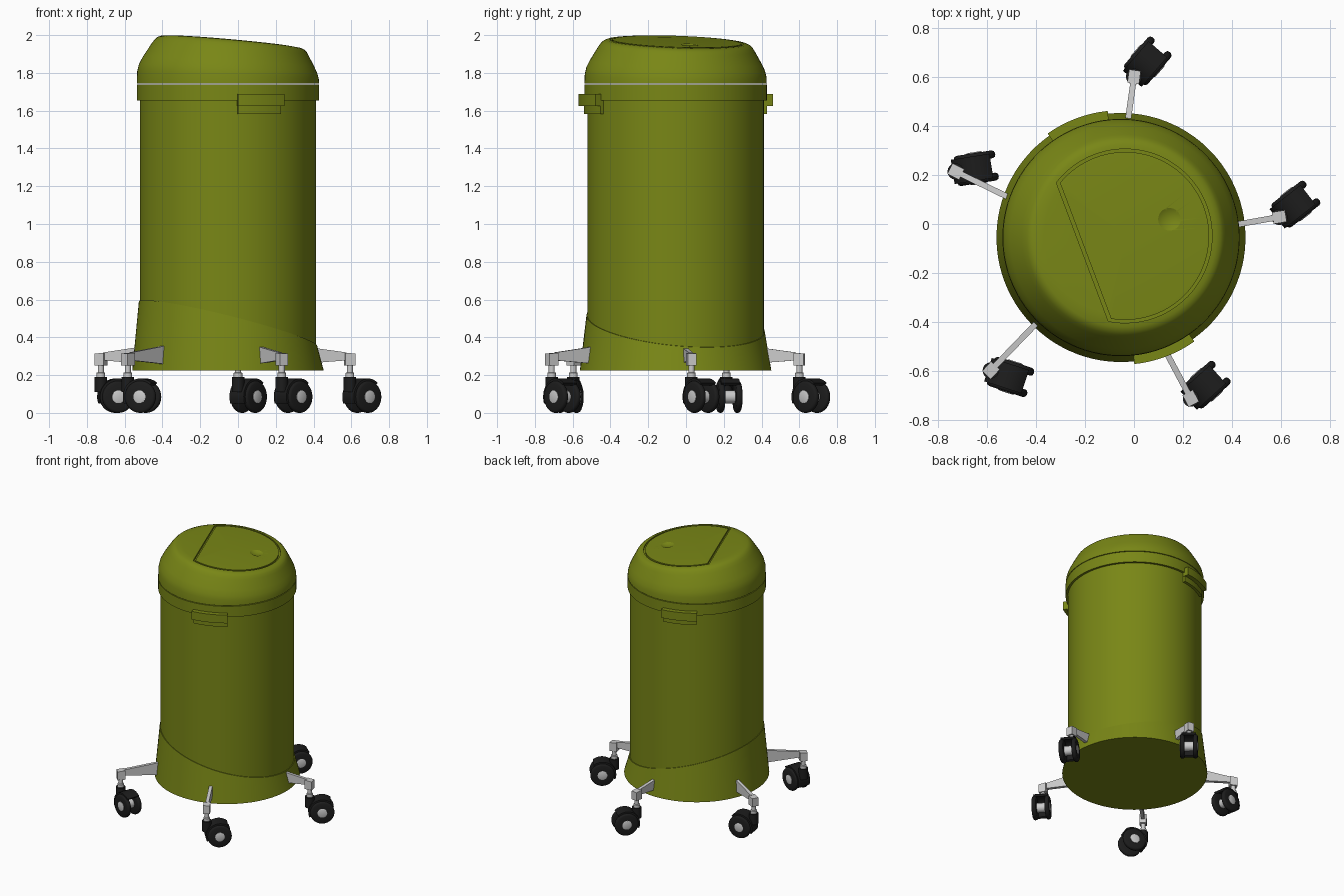
import bpy, bmesh
from math import sin, cos, pi, radians, acos
from mathutils import Matrix

if "Cube" in bpy.data.objects:
    bpy.data.objects.remove(bpy.data.objects["Cube"])

N = 96


def material(name, rgb):
    m = bpy.data.materials.new(name)
    m.diffuse_color = (*rgb, 1)
    m.use_nodes = True
    m.node_tree.nodes["Principled BSDF"].inputs["Base Color"].default_value = m.diffuse_color
    return m


GREEN = material("green_paint", (0.19, 0.24, 0.008))
BLACK = material("black_rubber", (0.012, 0.012, 0.012))
BODY = Matrix.Translation((-0.053, -0.055, 0)) @ Matrix.Rotation(radians(20.6), 4, 'Z')


def loft(name, rings, mat=None, frame=Matrix(), wrap=False, apex=None):
    """Skin a list of equal-sized point loops; cap the ends unless wrapped."""
    bm = bmesh.new()
    loops = [[bm.verts.new(p) for p in r] for r in rings]
    pairs = list(zip(loops, loops[1:])) + ([(loops[-1], loops[0])] if wrap else [])
    n = len(loops[0])
    for a, b in pairs:
        for i in range(n):
            j = (i + 1) % n
            bm.faces.new((a[i], a[j], b[j], b[i]))
    if not wrap:
        bm.faces.new(loops[0])
        if apex:
            tip = bm.verts.new(apex)
            for i in range(n):
                bm.faces.new((loops[-1][i], loops[-1][(i + 1) % n], tip))
        else:
            bm.faces.new(loops[-1])
    bmesh.ops.recalc_face_normals(bm, faces=bm.faces)
    me = bpy.data.meshes.new(name)
    bm.to_mesh(me)
    bm.free()
    ob = bpy.data.objects.new(name, me)
    bpy.context.collection.objects.link(ob)
    ob.matrix_world = frame
    if mat:
        me.materials.append(mat)
    return ob


def smooth(ob, angle=30):
    bpy.ops.object.select_all(action='DESELECT')
    ob.select_set(True)
    bpy.context.view_layer.objects.active = ob
    bpy.ops.object.shade_smooth_by_angle(angle=radians(angle))


def ring(r, z, tilt=0, dx=0, n=N):
    """Circle whose height drops by tilt towards local +x."""
    return [(dx + r * cos(t), r * sin(t), z - tilt * cos(t))
            for t in (2 * pi * i / n for i in range(n))]


def wheel_ring(r, y, cx, cz, n=40):
    return [(cx + r * cos(2 * pi * i / n), y, cz + r * sin(2 * pi * i / n)) for i in range(n)]


def sector(r0, r1, z0, z1, a0, a1, n=16):
    """Rectangular sections swept around z."""
    return [[(r * cos(a), r * sin(a), z) for r, z in ((r0, z0), (r1, z0), (r1, z1), (r0, z1))]
            for a in (radians(a0 + (a1 - a0) * i / n) for i in range(n + 1))]


def rect(x, w, z0, z1):
    return [(x, -w, z0), (x, w, z0), (x, w, z1), (x, -w, z1)]


# Flared skirt with slanted top edge, shell and rim
smooth(loft("base_skirt", [ring(0.507, 0.225), ring(0.472, 0.472, 0.125)], GREEN, BODY))
smooth(loft("body_shell", [ring(0.467, 0.3), ring(0.467, 1.66)], GREEN, BODY))
smooth(loft("rim_band", [ring(0.483, 1.655), ring(0.483, 1.738)], GREEN, BODY))

# Slanted lid
SLOPE = 0.095
lid = loft("lid", [ring(0.483, 1.743), ring(0.481, 1.787, 0.022), ring(0.473, 1.82, 0.027, 0.001),
                   ring(0.455, 1.857, 0.030, 0.004), ring(0.415, 1.925, 0.034, 0.012),
                   ring(0.402, 1.944, 0.035, 0.015), ring(0.389, 1.956, 0.036, 0.017),
                   ring(0.372, 1.963, 0.0355, 0.018), ring(0.33, 1.967, 0.0315, 0.018)],
           GREEN, BODY, apex=(0.018, 0, 1.970))


# Groove around the D-shaped flap, and a push dimple
def d_loop(r, hinge, dz):
    a = acos(hinge / r)
    pts = [(0.018 + r * cos(t), r * sin(t)) for t in (-a + 2 * a * i / 64 for i in range(65))]
    return [(x, y, 1.967 - SLOPE * (x - 0.018) + dz) for x, y in pts]


groove = loft("groove_cutter", [d_loop(0.354, -0.186, -0.014), d_loop(0.354, -0.186, 0.05),
                                d_loop(0.342, -0.172, 0.05), d_loop(0.342, -0.172, -0.014)],
              frame=BODY, wrap=True)
bpy.ops.mesh.primitive_uv_sphere_add(segments=48, ring_count=32, radius=0.1)
dimple = bpy.context.object
dimple.name = "dimple_cutter"
dimple.matrix_world = BODY @ Matrix.Translation((0.22, 0, 2.038))
bpy.context.view_layer.objects.active = lid
for cutter in (groove, dimple):
    mod = lid.modifiers.new("cut", 'BOOLEAN')
    mod.object = cutter
    mod.solver = 'EXACT'
    bpy.ops.object.modifier_apply(modifier=mod.name)
    cutter.hide_render = True
for cutter in (groove, dimple):
    bpy.data.objects.remove(cutter)
smooth(lid, 25)

# Latches on both sides
for side, mid in (("front", -90), ("back", 90)):
    smooth(loft(side + "_latch", sector(0.46, 0.518, 1.624, 1.687, mid - 14.6, mid + 14.6), GREEN, BODY))
    smooth(loft(side + "_latch_base", sector(0.46, 0.487, 1.582, 1.625, mid - 14.4, mid + 14.4), GREEN, BODY))

# Five legs with swivelled twin-wheel casters
HUB = Matrix.Translation((-0.097, -0.093, 0))
CX, CZ = 0.085, 0.085
for k, swivel in enumerate((38, 49, 9, -18, 42)):
    leg = HUB @ Matrix.Rotation(radians(10 + 72 * k), 4, 'Z')
    tag = f"_{k + 1}"
    loft("leg_arm" + tag, [rect(0.41, 0.012, 0.257, 0.357), rect(0.68, 0.012, 0.278, 0.32)], None, leg)
    loft("leg_end_block" + tag, [rect(0.672, 0.024, 0.25, 0.318), rect(0.726, 0.024, 0.25, 0.314)], None, leg)

    fr = Matrix.Translation(leg @ Matrix.Translation((0.70, 0, 0)).to_translation()) \
        @ Matrix.Rotation(radians(swivel), 4, 'Z')
    smooth(loft("caster_stem" + tag, [ring(0.023, 0.185, n=24), ring(0.023, 0.212, n=24),
                                      ring(0.016, 0.215, n=24), ring(0.016, 0.255, n=24)], None, fr))
    smooth(loft("caster_collar" + tag, [ring(0.033, 0.11, n=24), ring(0.033, 0.19, n=24)], BLACK, fr))
    hood = [[(CX + r * cos(a), y, CZ + r * sin(a))
             for r, y in ((0.08, -0.05), (0.097, -0.05), (0.097, 0.05), (0.08, 0.05))]
            for a in (radians(50 + 8 * i) for i in range(20))]
    smooth(loft("caster_hood" + tag, hood, BLACK, fr))
    smooth(loft("caster_hub" + tag, [wheel_ring(0.026, -0.066, CX, CZ), wheel_ring(0.034, -0.063, CX, CZ),
                                     wheel_ring(0.034, 0.063, CX, CZ), wheel_ring(0.026, 0.066, CX, CZ)], None, fr))
    for s in (-1, 1):
        prof = ((0.03, 0.03), (0.074, 0.03), (0.082, 0.034), (0.085, 0.041),
                (0.085, 0.05), (0.081, 0.058), (0.072, 0.062), (0.03, 0.060))
        smooth(loft(f"caster_wheel{tag}_{'a' if s < 0 else 'b'}",
                    [wheel_ring(r, s * y, CX, CZ) for r, y in prof], BLACK, fr), 50)
